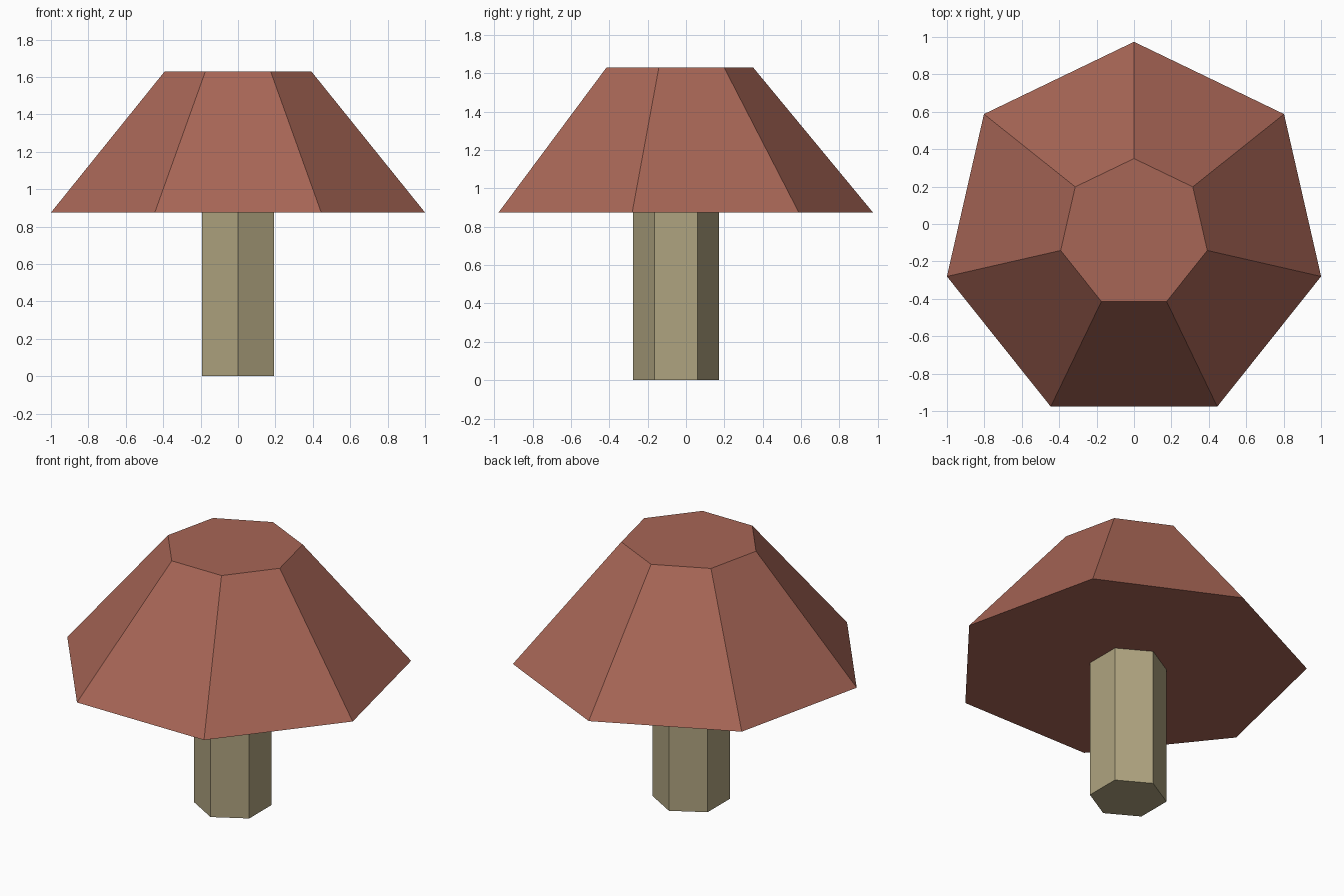
import bpy
import bmesh
from mathutils import Matrix, Vector

if "Cube" in bpy.data.objects:
    bpy.data.objects.remove(bpy.data.objects["Cube"], do_unlink=True)

AXIS_Y = -0.052  # shared centre line of cap and stem


def make_material(name, rgb):
    mat = bpy.data.materials.new(name)
    mat.use_nodes = True
    mat.diffuse_color = (*rgb, 1)
    mat.node_tree.nodes["Principled BSDF"].inputs["Base Color"].default_value = (*rgb, 1)
    return mat


def make_frustum(name, sides, r_bottom, r_top, z_bottom, z_top, mat):
    """Closed flat-shaded frustum with one corner pointing to the back (+y)."""
    bm = bmesh.new()
    bmesh.ops.create_cone(
        bm, cap_ends=True, segments=sides, radius1=r_bottom, radius2=r_top,
        depth=z_top - z_bottom,
        matrix=Matrix.Translation((0, 0, (z_bottom + z_top) / 2)))
    # Turn the primitive so that its first corner lies on +y
    corner = bm.verts[:][0].co.xy
    turn = corner.angle_signed(Vector((0, 1)))
    bmesh.ops.rotate(bm, verts=bm.verts, cent=(0, 0, 0), matrix=Matrix.Rotation(-turn, 3, "Z"))
    bmesh.ops.translate(bm, verts=bm.verts, vec=(0, AXIS_Y, 0))
    mesh = bpy.data.meshes.new(name)
    bm.to_mesh(mesh)
    bm.free()
    mesh.materials.append(mat)
    obj = bpy.data.objects.new(name, mesh)
    bpy.context.collection.objects.link(obj)
    return obj


cap_red = make_material("dusty red", (0.39, 0.132, 0.093))
stem_tan = make_material("olive tan", (0.43, 0.37, 0.215))

# Seven-sided cap on a six-sided stem
make_frustum("cap", 7, 1.026, 0.402, 0.875, 1.63, cap_red)
make_frustum("stem", 6, 0.223, 0.223, 0, 0.875, stem_tan)
